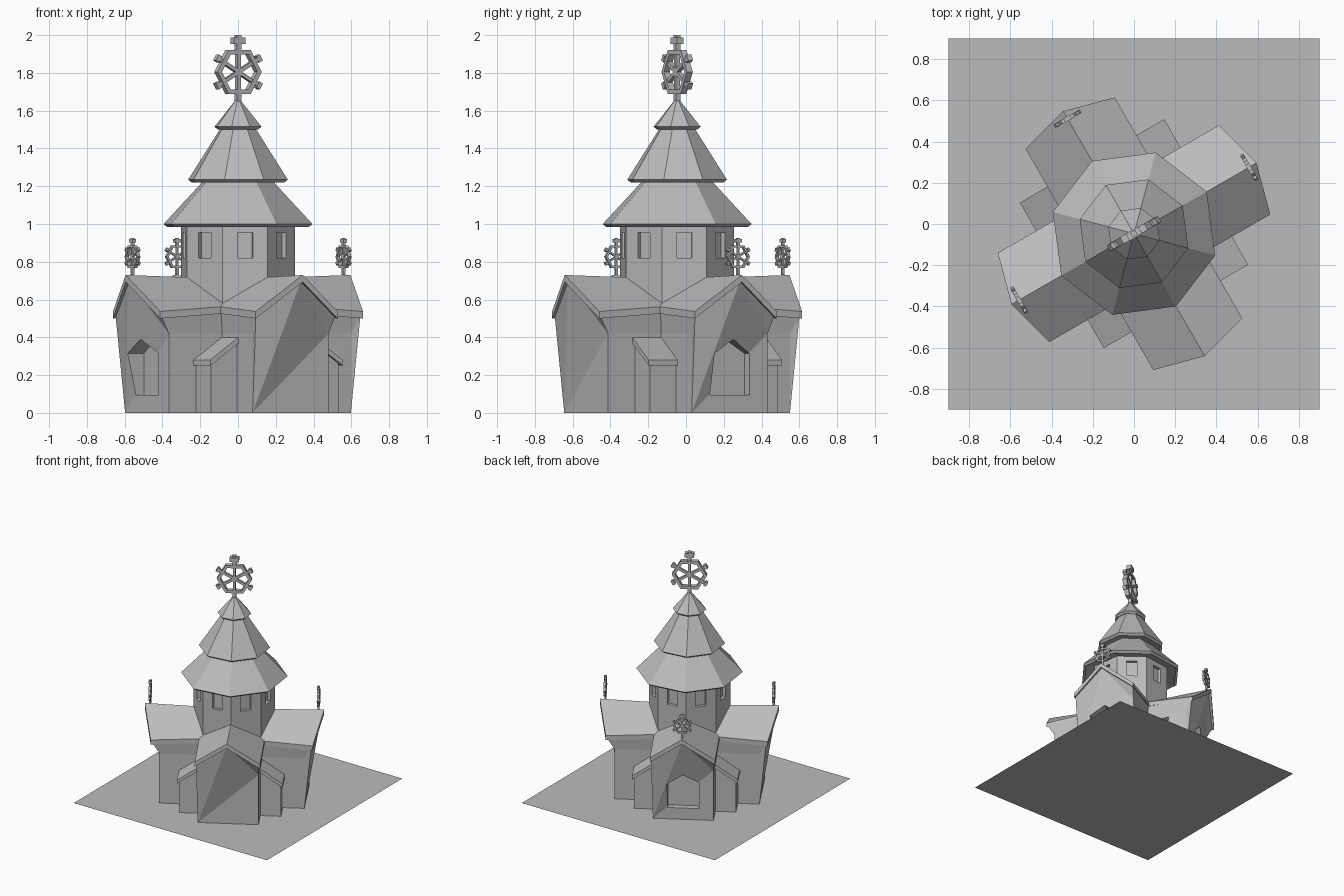
import bpy, bmesh
from math import pi, radians, sin, cos
from mathutils import Matrix, Vector

cube = bpy.data.objects.get("Cube")
if cube:
    bpy.data.objects.remove(cube, do_unlink=True)

grey = bpy.data.materials.new("stone_grey")
grey.use_nodes = True
grey.diffuse_color = (0.5, 0.5, 0.5, 1)
grey.node_tree.nodes["Principled BSDF"].inputs["Base Color"].default_value = (0.5, 0.5, 0.5, 1)

# The church stands turned on its square of ground
CHURCH = Matrix.Translation((0, -0.047, 0)) @ Matrix.Rotation(radians(30), 4, 'Z')


def turn(k, steps=4):
    return CHURCH @ Matrix.Rotation(2 * pi * k / steps, 4, 'Z')


def finish(name, bm, matrix):
    bmesh.ops.recalc_face_normals(bm, faces=bm.faces)
    bm.transform(matrix)
    mesh = bpy.data.meshes.new(name)
    bm.to_mesh(mesh)
    bm.free()
    mesh.materials.append(grey)
    ob = bpy.data.objects.new(name, mesh)
    bpy.context.collection.objects.link(ob)
    return ob


def loft(bm, rings):
    """Skin closed rings of points, capping both ends."""
    loops = [[bm.verts.new(p) for p in ring] for ring in rings]
    n = len(loops[0])
    for a, b in zip(loops, loops[1:]):
        for i in range(n):
            j = (i + 1) % n
            bm.faces.new((a[i], a[j], b[j], b[i]))
    bm.faces.new(loops[0])
    bm.faces.new(loops[-1])
    return bm


def box(bm, size, matrix):
    bmesh.ops.create_cube(bm, size=1, matrix=matrix @ Matrix.Diagonal((*size, 1)))


def octagon(r, z):
    return [(r * cos(i * pi / 4), r * sin(i * pi / 4), z) for i in range(8)]


def cut(ob, cutter):
    """Subtract the cutter, then discard it."""
    cutter.hide_render = True
    mod = ob.modifiers.new("opening", 'BOOLEAN')
    mod.operation, mod.solver, mod.object = 'DIFFERENCE', 'EXACT', cutter
    bpy.context.view_layer.update()
    graph = bpy.context.evaluated_depsgraph_get()
    mesh = bpy.data.meshes.new_from_object(ob.evaluated_get(graph))
    ob.modifiers.clear()
    ob.data = mesh
    bpy.data.objects.remove(cutter, do_unlink=True)


# Ground
bm = bmesh.new()
bmesh.ops.create_grid(bm, x_segments=1, y_segments=1, size=0.9)
finish("ground", bm, Matrix.Identity(4))

# Four arms with flared wall tops and gabled roofs
WALL, END = 0.232, 0.556


def arm_walls(k):
    bm = bmesh.new()

    def section(d, flare_d, peak_d, eave, peak):
        return [(d, -WALL, 0), (d, WALL, 0), (d, WALL, 0.42), (flare_d, 0.242, eave),
                (peak_d, 0, peak), (flare_d, -0.242, eave), (d, -WALL, 0.42)]
    loft(bm, [section(0, 0, 0, 0.54, 0.69), section(END, 0.608, 0.668, 0.51, 0.70)])
    bmesh.ops.triangulate(bm, faces=[f for f in bm.faces if len(f.verts) > 4])
    return finish("arm_walls", bm, turn(k))


def arm_roof(k):
    bm = bmesh.new()

    def section(eave_d, ridge_d, eave, ridge):
        top = [(eave_d, -0.25, eave), (ridge_d, 0, ridge), (eave_d, 0.25, eave)]
        return top + [(x, y, z - 0.037) for x, y, z in reversed(top)]
    loft(bm, [section(0, 0, 0.562, 0.715), section(0.25, 0.3, 0.562, 0.718),
              section(0.62, 0.687, 0.537, 0.73)])
    finish("arm_roof", bm, turn(k))


def arched_window(walls, k):
    outline = [(-0.12, 0.095), (0.12, 0.095), (0.12, 0.315), (0, 0.39), (-0.12, 0.315)]
    bm = loft(bmesh.new(), [[(d, y, z) for y, z in outline] for d in (END - 0.05, END + 0.15)])
    cut(walls, finish("window_cutter", bm, turn(k)))


# Wheel-shaped finials: hexagonal ring, three bars with studs, top knob
def finial(name, matrix):
    bm = bmesh.new()
    upright = Matrix.Rotation(pi / 2, 4, 'X')
    for i in range(6):
        angle = i * pi / 3
        spin = Matrix.Rotation(angle, 4, 'Y')
        a, b = angle - pi / 6, angle + pi / 6
        corners = [(r * sin(t), r * cos(t)) for r, t in
                   ((0.135, a), (0.135, b), (0.108, b), (0.108, a))]
        loft(bm, [[(x, y, z) for x, z in corners] for y in (-0.018, 0.018)])
        box(bm, (0.02, 0.026, 0.14), spin @ Matrix.Translation((0, 0, 0.07)))
        if i not in (0, 3):
            box(bm, (0.036, 0.03, 0.022), spin @ Matrix.Translation((0, 0, 0.144)))
    box(bm, (0.028, 0.028, 0.09), Matrix.Translation((0, 0, 0.15)))
    box(bm, (0.07, 0.04, 0.036), Matrix.Translation((0, 0, 0.165)))
    box(bm, (0.028, 0.028, 0.08), Matrix.Translation((0, 0, -0.15)))
    finish(name, bm, matrix)


for k in range(4):
    walls = arm_walls(k)
    arm_roof(k)
    if k != 3:
        arched_window(walls, k)
        finial("arm_finial", turn(k) @ Matrix.Translation((0.645, 0, 0.827))
               @ Matrix.Rotation(pi / 2, 4, 'Z') @ Matrix.Scale(0.51, 4))

# Low lean-to aisles in the four corners
for sx in (-1, 1):
    for sy in (-1, 1):
        flip = CHURCH @ Matrix.Diagonal((sx, sy, 1, 1))
        side = [(0.2, 0), (0.39, 0), (0.39, 0.27), (0.2, 0.405)]
        bm = loft(bmesh.new(), [[(x, y, z) for x, z in side] for y in (0.2, 0.39)])
        finish("aisle_walls", bm, flip)
        slab = [(0.21, 0.385), (0.405, 0.25), (0.405, 0.28), (0.21, 0.415)]
        bm = loft(bmesh.new(), [[(x, y, z) for x, z in slab] for y in (0.2, 0.408)])
        finish("aisle_roof", bm, flip)

# Eight-sided drum with a recessed window on each face
drum = finish("drum", loft(bmesh.new(), [octagon(0.312, 0.5), octagon(0.312, 1.01)]), CHURCH)
bm = bmesh.new()
for i in range(8):
    box(bm, (0.05, 0.082, 0.135), Matrix.Rotation((i + 0.5) * pi / 4, 4, 'Z')
        @ Matrix.Translation((0.288, 0, 0.888)))
cut(drum, finish("drum_window_cutter", bm, CHURCH))

# Three-tiered spire: soffit, slanted rim, slope
for name, soffit, rim, z, top, top_z in (
        ("lower_spire", 0.30, 0.408, 1.0, 0.183, 1.235),
        ("middle_spire", 0.17, 0.273, 1.235, 0.087, 1.52),
        ("upper_spire", 0.08, 0.129, 1.515, 0.01, 1.66)):
    rings = [octagon(soffit, z), octagon(rim - 0.02, z - 0.016),
             octagon(rim, z), octagon(top, top_z)]
    finish(name, loft(bmesh.new(), rings), CHURCH)

finial("spire_finial", CHURCH @ Matrix.Translation((0, 0, 1.805)))
